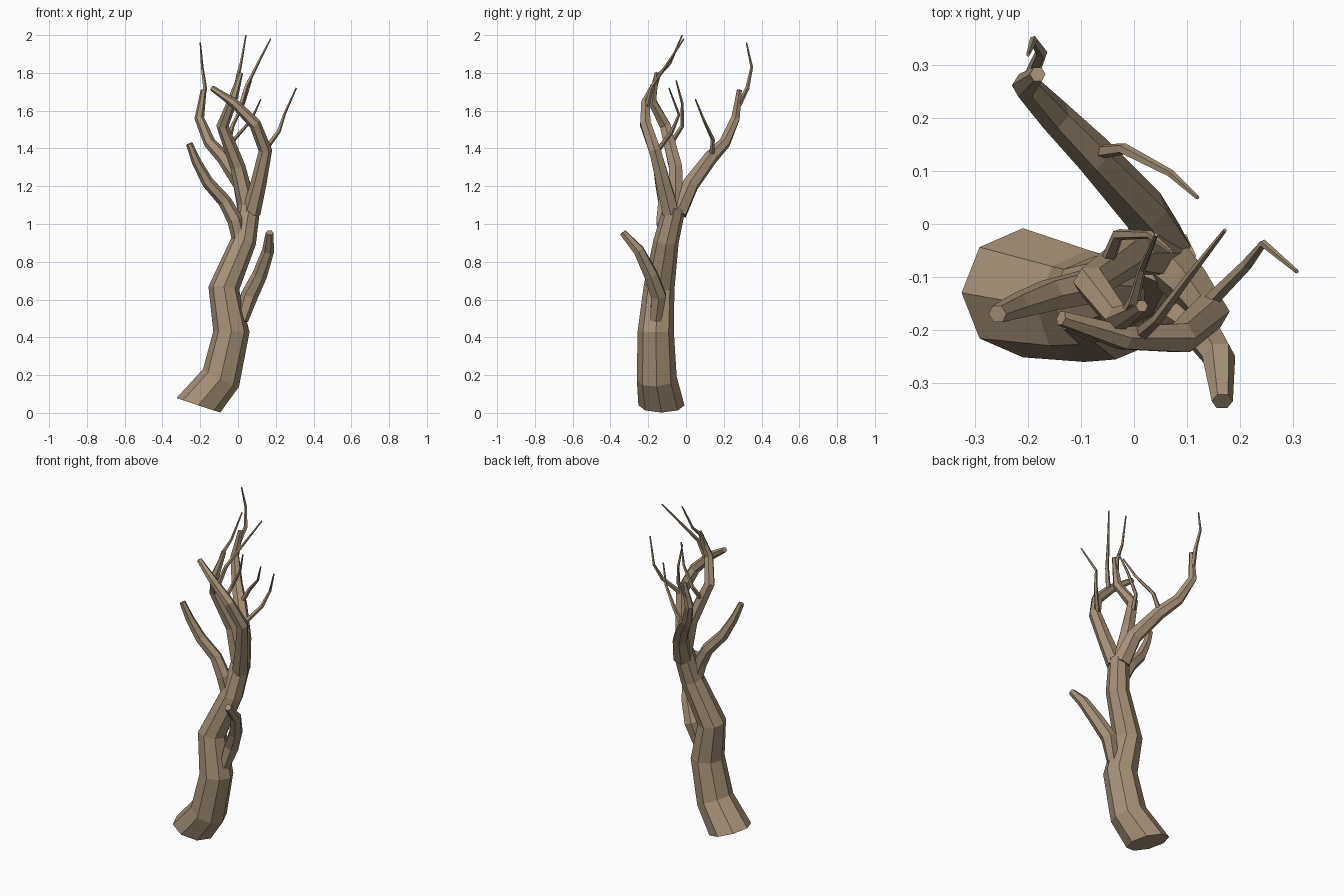
import bpy, bmesh, math
from mathutils import Vector

cube = bpy.data.objects.get("Cube")
if cube:
    bpy.data.objects.remove(cube)

bark = bpy.data.materials.new("bark_tan")
bark.use_nodes = True
color = (0.38, 0.285, 0.19, 1)
bark.diffuse_color = color
bsdf = next(n for n in bark.node_tree.nodes if n.type == 'BSDF_PRINCIPLED')
bsdf.inputs["Base Color"].default_value = color
bsdf.inputs["Roughness"].default_value = 0.9


def limb(name, sides, path, start_normal=None):
    """Flat-faced tapering tube through (x, y, z, radius) points."""
    pts = [Vector(p[:3]) for p in path]
    last = len(pts) - 1
    bm = bmesh.new()
    rings = []
    for i, p in enumerate(pts):
        # Each ring is mitred between the neighbouring segments
        before = (p - pts[max(i - 1, 0)]).normalized()
        after = (pts[min(i + 1, last)] - p).normalized()
        normal = (before + after).normalized()
        if i == 0 and start_normal:
            normal = Vector(start_normal).normalized()
        u = Vector((0, 1, 0)).cross(normal).normalized()
        v = normal.cross(u)
        ring = []
        for k in range(sides):
            a = math.tau * k / sides
            co = p + path[i][3] * (u * math.cos(a) + v * math.sin(a))
            co.z = max(co.z, 0)
            ring.append(bm.verts.new(co))
        rings.append(ring)
    for low, high in zip(rings, rings[1:]):
        for k in range(sides):
            n = (k + 1) % sides
            bm.faces.new((low[k], low[n], high[n], high[k]))
    bm.faces.new(rings[0][::-1])
    bm.faces.new(rings[-1])
    bmesh.ops.recalc_face_normals(bm, faces=bm.faces)
    mesh = bpy.data.meshes.new(name)
    bm.to_mesh(mesh)
    bm.free()
    mesh.materials.append(bark)
    obj = bpy.data.objects.new(name, mesh)
    bpy.context.collection.objects.link(obj)


def twig(name, *points):
    """Thin shoot that narrows evenly to its tip."""
    n = len(points) - 1
    limb(name, 5, [(*p, 0.015 - 0.011 * i / n) for i, p in enumerate(points)])


# Leaning trunk
limb("trunk", 8, [
    (-.21, -.13, .04, .122), (-.09, -.155, .185, .106), (-.035, -.16, .43, .096),
    (-.075, -.143, .66, .082), (.03, -.105, .91, .067), (.06, -.06, 1.09, .058)],
    start_normal=(.33, 0, 1))

# Main branches
limb("front_branch", 6, [
    (.02, -.16, .49, .034), (.06, -.145, .62, .046), (.115, -.185, .73, .04),
    (.16, -.25, .86, .032), (.167, -.335, .955, .02)])
limb("right_branch", 6, [
    (.02, -.11, .87, .04), (-.015, -.12, 1.02, .042), (-.07, -.115, 1.12, .036),
    (-.16, -.135, 1.22, .032), (-.22, -.155, 1.33, .025), (-.258, -.17, 1.425, .018)])
limb("left_branch", 6, [
    (.07, -.08, 1.06, .05), (.11, -.12, 1.22, .042), (.145, -.165, 1.39, .036),
    (.09, -.215, 1.53, .032), (-.02, -.215, 1.64, .025), (-.138, -.178, 1.72, .015)])
limb("middle_branch", 6, [
    (.055, -.055, 1.06, .05), (0, -.055, 1.3, .04), (-.082, -.11, 1.52, .033),
    (-.03, -.18, 1.65, .026), (.015, -.155, 1.8, .012)])
limb("back_branch", 6, [
    (.055, -.045, 1.06, .055), (.02, .025, 1.21, .046), (-.075, .13, 1.35, .038),
    (-.15, .205, 1.43, .032), (-.205, .262, 1.56, .026), (-.182, .283, 1.71, .015)])

# Twigs
twig("back_tip_twig", (-.2, .265, 1.6), (-.175, .325, 1.72),
     (-.19, .348, 1.83), (-.2, .32, 1.96))
twig("back_side_twig", (-.08, .135, 1.34), (-.02, .142, 1.45),
     (.07, .095, 1.55), (.12, .05, 1.66))
twig("left_side_twig", (.14, -.15, 1.39), (.215, -.075, 1.49),
     (.245, -.037, 1.58), (.308, -.09, 1.72))
twig("left_upper_twig", (.01, -.21, 1.61), (.045, -.18, 1.73),
     (.1, -.105, 1.84), (.172, -.012, 1.98))
twig("middle_tip_twig", (-.02, -.18, 1.67), (0, -.145, 1.79),
     (.015, -.085, 1.85), (.042, -.02, 2.0))
twig("middle_side_twig", (-.055, -.085, 1.42), (-.03, -.02, 1.52),
     (.03, -.02, 1.64), (.07, -.052, 1.76))
